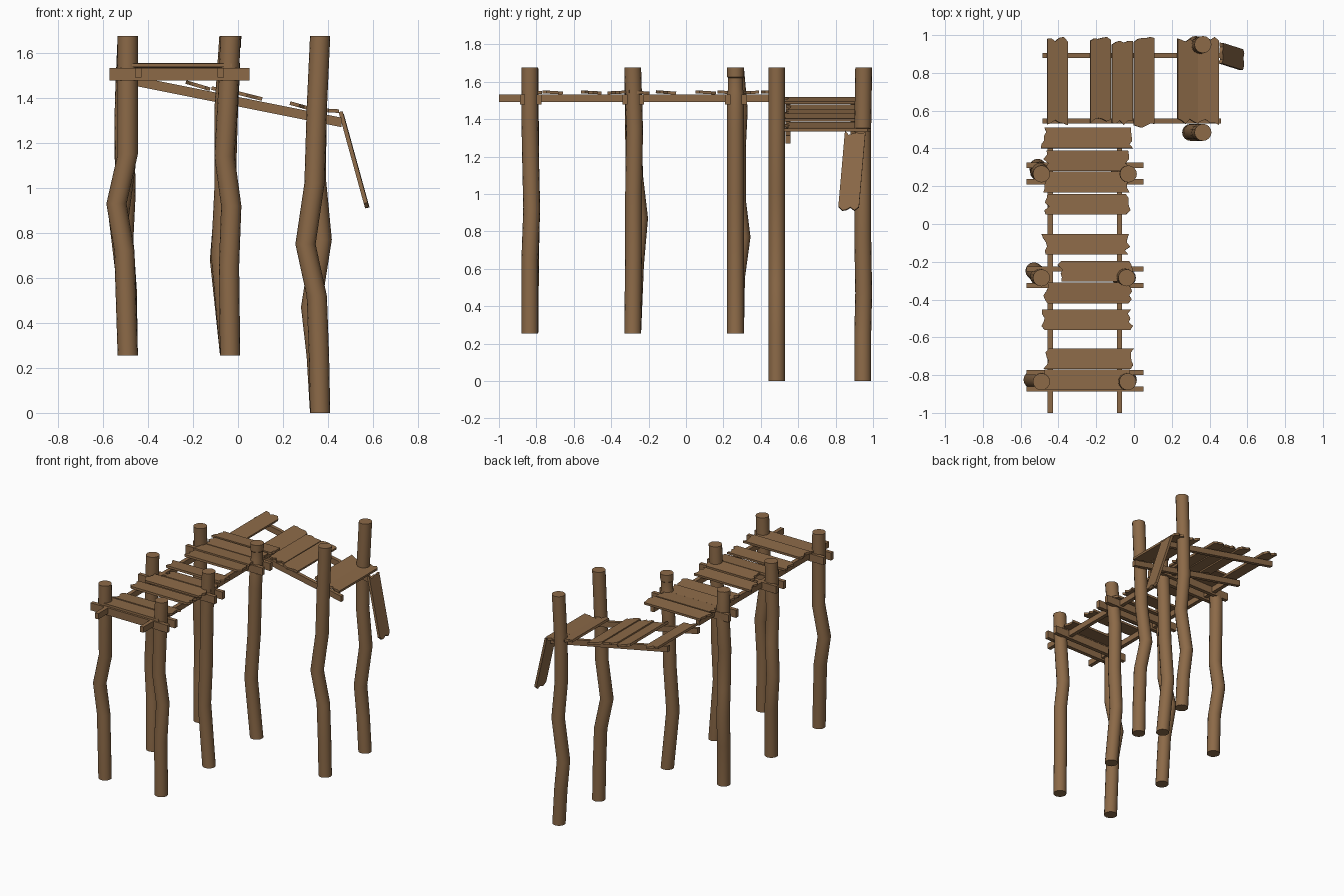
import bpy, bmesh, math, random
from mathutils import Vector

if "Cube" in bpy.data.objects:
    bpy.data.objects.remove(bpy.data.objects["Cube"])

random.seed(7)
wood = bpy.data.materials.new("weathered brown wood")
wood.diffuse_color = (0.262, 0.143, 0.064, 1)
wood.use_nodes = True
wood.node_tree.nodes["Principled BSDF"].inputs["Base Color"].default_value = wood.diffuse_color


def finish(bm, name, smooth=False):
    bmesh.ops.recalc_face_normals(bm, faces=bm.faces)
    me = bpy.data.meshes.new(name)
    bm.to_mesh(me)
    bm.free()
    me.materials.append(wood)
    if smooth:
        for p in me.polygons:
            p.use_smooth = True
        me.set_sharp_from_angle(angle=math.radians(35))
    ob = bpy.data.objects.new(name, me)
    bpy.context.collection.objects.link(ob)
    return ob


def post(name, pts, sides=16):
    """Crooked log: a ring of vertices at each (z, x, y, radius)."""
    bm = bmesh.new()
    rings = []
    for z, x, y, r in pts:
        rings.append([bm.verts.new((x + r * math.cos(2 * math.pi * i / sides),
                                    y + r * math.sin(2 * math.pi * i / sides), z))
                      for i in range(sides)])
    for a, b in zip(rings, rings[1:]):
        for i in range(sides):
            j = (i + 1) % sides
            bm.faces.new((a[i], a[j], b[j], b[i]))
    bm.faces.new(rings[0][::-1])
    bm.faces.new(rings[-1])
    return finish(bm, name, True)


def beam(name, a, b, width, height):
    """Square beam from a to b, with its height kept upright."""
    a, b = Vector(a), Vector(b)
    side = (b - a).cross(Vector((0, 0, 1))).normalized() * width / 2
    up = Vector((0, 0, height / 2))
    bm = bmesh.new()
    ends = [[bm.verts.new(p + side * s + up * t)
             for s, t in ((-1, -1), (1, -1), (1, 1), (-1, 1))] for p in (a, b)]
    for i in range(4):
        j = (i + 1) % 4
        bm.faces.new((ends[0][i], ends[0][j], ends[1][j], ends[1][i]))
    bm.faces.new(ends[0][::-1])
    bm.faces.new(ends[1])
    return finish(bm, name)


def plank(name, a, b, across, width, thick=0.016, rough=0.03):
    """Board from a to b with splintered ends."""
    a, b, across = Vector(a), Vector(b), Vector(across).normalized()
    along = (b - a).normalized()
    normal = along.cross(across).normalized()
    steps = (-0.5, -0.3, -0.12, 0.08, 0.3, 0.5)

    def cuts():
        c = [random.uniform(0, rough) for _ in steps]
        c[random.randrange(len(c))] = 0
        return c
    outline = [a + across * width * s + along * c for s, c in zip(steps, cuts())]
    outline += [b + across * width * s - along * c
                for s, c in reversed(list(zip(steps, cuts())))]
    bm = bmesh.new()
    f = bm.faces.new([bm.verts.new(p - normal * thick / 2) for p in outline])
    out = bmesh.ops.extrude_face_region(bm, geom=[f])
    bmesh.ops.translate(bm, vec=normal * thick,
                        verts=[v for v in out["geom"] if isinstance(v, bmesh.types.BMVert)])
    return finish(bm, name)


# Crooked posts: (z, x, y) along each log
R = 0.045
TOP, LOW = 1.675, 0.255
logs = {
    "front_left_post": [(LOW, -.49, -.835), (.72, -.505, -.83), (.93, -.54, -.825),
                        (1.15, -.49, -.83), (TOP, -.49, -.835)],
    "front_right_post": [(LOW, -.035, -.835), (.65, -.04, -.835), (.92, -.03, -.825),
                         (1.14, -.06, -.83), (1.4, -.045, -.835), (TOP, -.033, -.835)],
    "middle_left_post": [(LOW, -.49, -.285), (.62, -.5, -.27), (.87, -.53, -.248),
                         (1.1, -.5, -.275), (1.3, -.505, -.28), (TOP, -.49, -.285)],
    "middle_right_post": [(LOW, -.035, -.285), (.7, -.075, -.28), (1.0, -.06, -.28),
                          (1.35, -.06, -.275), (TOP, -.038, -.285)],
    "back_left_post": [(LOW, -.49, .265), (.55, -.495, .27), (.77, -.51, .3),
                       (.97, -.5, .275), (1.25, -.505, .275), (1.45, -.5, .285),
                       (TOP, -.49, .265)],
    "ramp_front_post": [(0, .365, .485), (.25, .36, .485), (.52, .35, .485), (.75, .3, .485),
                        (1.02, .34, .485), (1.35, .35, .485), (TOP, .365, .485)],
    "ramp_back_post": [(0, .365, .945), (.25, .35, .945), (.47, .325, .95), (.77, .372, .945),
                       (1.05, .345, .945), (1.35, .35, .945), (TOP, .365, .95)],
}
for name, pts in logs.items():
    post(name, [p + (R,) for p in pts])
# This log has a thinner neck below its cap
post("back_right_post", [(LOW, -.035, .265, R), (.68, -.08, .265, R), (1.0, -.055, .265, R),
                         (1.35, -.045, .265, R), (1.54, -.035, .265, R), (1.56, -.033, .265, .04),
                         (1.62, -.032, .265, .04), (1.625, -.032, .265, R), (TOP, -.03, .265, R)])

# Long deck rails
for side, x in (("left", -.443), ("right", -.077)):
    beam(f"deck_{side}_rail", (x, -1, 1.512), (x, .5, 1.512), .028, .042)

# Paired cross beams clamping each row of posts
for row, y in (("front", -.83), ("middle", -.282), ("back", .267)):
    for k, off in (("near", -.044), ("far", .044)):
        beam(f"{row}_{k}_cross_beam", (-.57, y + off, 1.505), (.05, y + off, 1.505), .028, .055)

# Deck planks: (centre y, left end, right end)
deck = [(-.825, -.475, -.02), (-.713, -.48, 0), (-.507, -.49, -.005), (-.365, -.48, -.01),
        (-.25, -.405, -.005), (-.107, -.49, -.02), (.105, -.475, -.018), (.222, -.48, -.02),
        (.335, -.48, -.025), (.455, -.493, -.005)]
for i, (y, x0, x1) in enumerate(deck):
    tilt = random.uniform(-.08, .08)
    plank(f"deck_plank_{i + 1}", (x0, y, 1.543), (x1, y, 1.543), (0, 1, tilt), .109)


# Sloping ramp rails
def slope(x):
    return 1.475 - .2 * (x + .46)


for side, y in (("front", .546), ("back", .892)):
    beam(f"ramp_{side}_rail", (-.485, y, slope(-.485)), (.46, y, slope(.46)), .026, .042)

# Ramp planks: (centre x, front y, back y, slope across)
ramp = [(-.405, .523, .99, -.22), (-.178, .535, .99, -.3), (-.063, .525, .97, -.22),
        (.053, .51, .99, -.25), (.285, .53, .985, -.28), (.393, .525, .99, -.06)]
for i, (x, y0, y1, s) in enumerate(ramp):
    z = slope(x) + (.036 if i < 5 else .04)
    plank(f"ramp_plank_{i + 1}", (x, y0, z), (x, y1, z), (1, 0, s), .112, rough=.028)

# Broken plank dangling off the ramp end
plank("hanging_plank", (.458, .905, 1.335), (.575, .868, .91), (.04, 1, -.07), .11, .018, .025)
